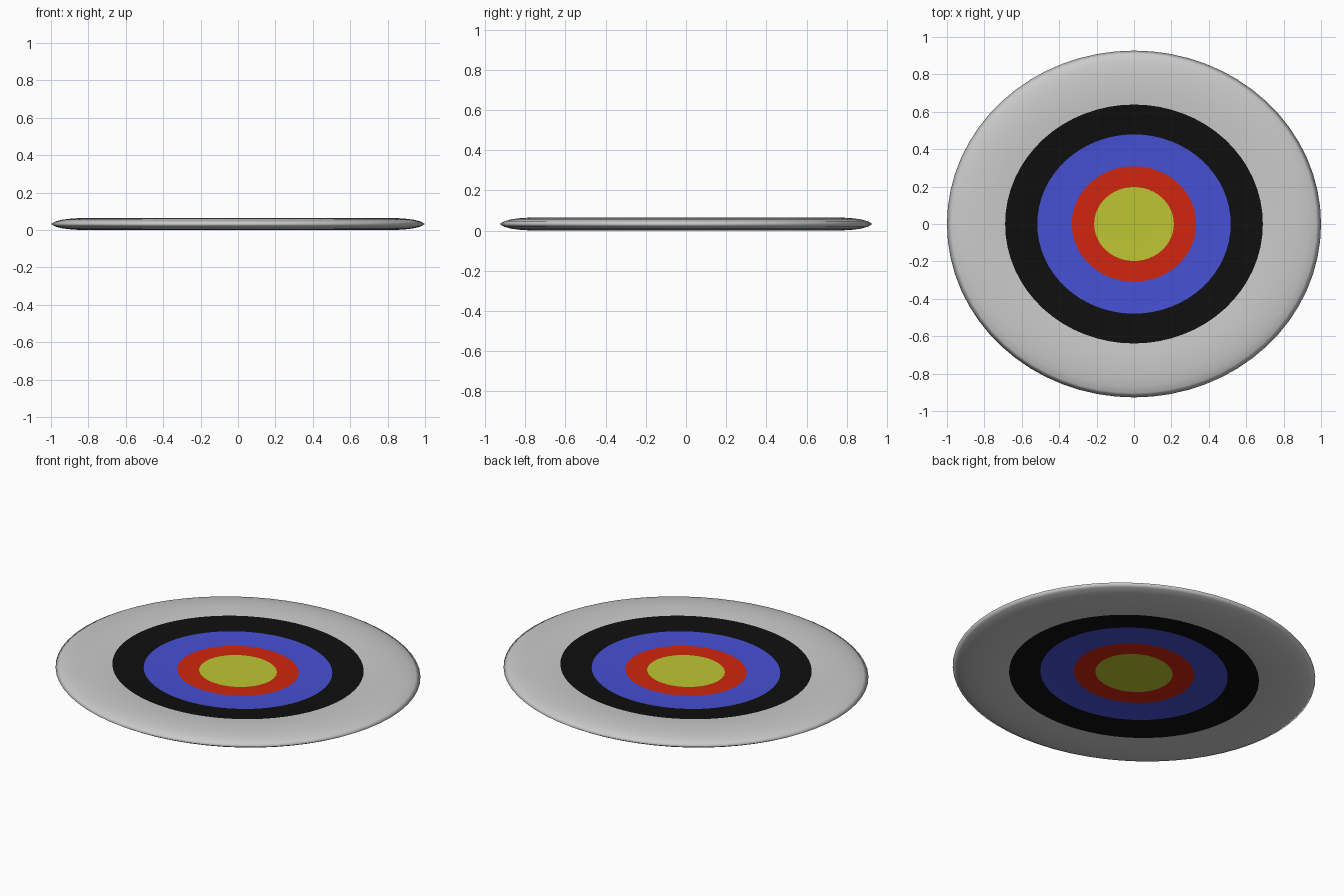
import bpy, bmesh, math

if "Cube" in bpy.data.objects:
    bpy.data.objects.remove(bpy.data.objects["Cube"])

SEGS = 64
Y_SCALE = 0.927
MID = 0.0325

def lin(c):
    c /= 255
    return c / 12.92 if c <= 0.04045 else ((c + 0.055) / 1.055) ** 2.4

def mat(name, r, g, b):
    m = bpy.data.materials.new(name)
    m.diffuse_color = (lin(r), lin(g), lin(b), 1)
    m.use_nodes = True
    m.node_tree.nodes["Principled BSDF"].inputs["Base Color"].default_value = m.diffuse_color
    return m

# colour bands with their outer radius
bands = [(0.213, mat("yellow", 190, 198, 50)),
         (0.333, mat("red", 208, 38, 14)),
         (0.517, mat("blue", 70, 80, 212)),
         (0.689, mat("black", 15, 15, 15)),
         (1.01, mat("light_grey", 203, 203, 203))]

# dished half profile: radius, half thickness
profile = [(0.1, 0.006), (0.213, 0.006), (0.333, 0.007), (0.42, 0.008),
           (0.517, 0.011), (0.6, 0.018), (0.689, 0.027), (0.76, 0.0315),
           (0.82, 0.0325), (0.88, 0.030), (0.935, 0.024), (0.975, 0.014)]

# closed section: top centre -> rim -> bottom centre
section = profile + [(1.0, 0.0)] + [(r, -h) for r, h in reversed(profile)]

bm = bmesh.new()
rings = []
for r, h in section:
    rings.append([bm.verts.new((r * math.cos(2 * math.pi * i / SEGS),
                                r * Y_SCALE * math.sin(2 * math.pi * i / SEGS),
                                MID + h)) for i in range(SEGS)])

def paint(face, radius):
    face.material_index = next(k for k, b in enumerate(bands) if radius < b[0])
    face.smooth = True

for k in range(len(rings) - 1):
    a, b = rings[k], rings[k + 1]
    mid_r = (section[k][0] + section[k + 1][0]) / 2
    for i in range(SEGS):
        j = (i + 1) % SEGS
        paint(bm.faces.new((a[i], b[i], b[j], a[j])), mid_r)
paint(bm.faces.new(rings[0]), 0)
paint(bm.faces.new(rings[-1][::-1]), 0)
bmesh.ops.recalc_face_normals(bm, faces=bm.faces)

me = bpy.data.meshes.new("target_disc")
bm.to_mesh(me)
bm.free()
for _, m in bands:
    me.materials.append(m)
disc = bpy.data.objects.new("target_disc", me)
bpy.context.collection.objects.link(disc)
